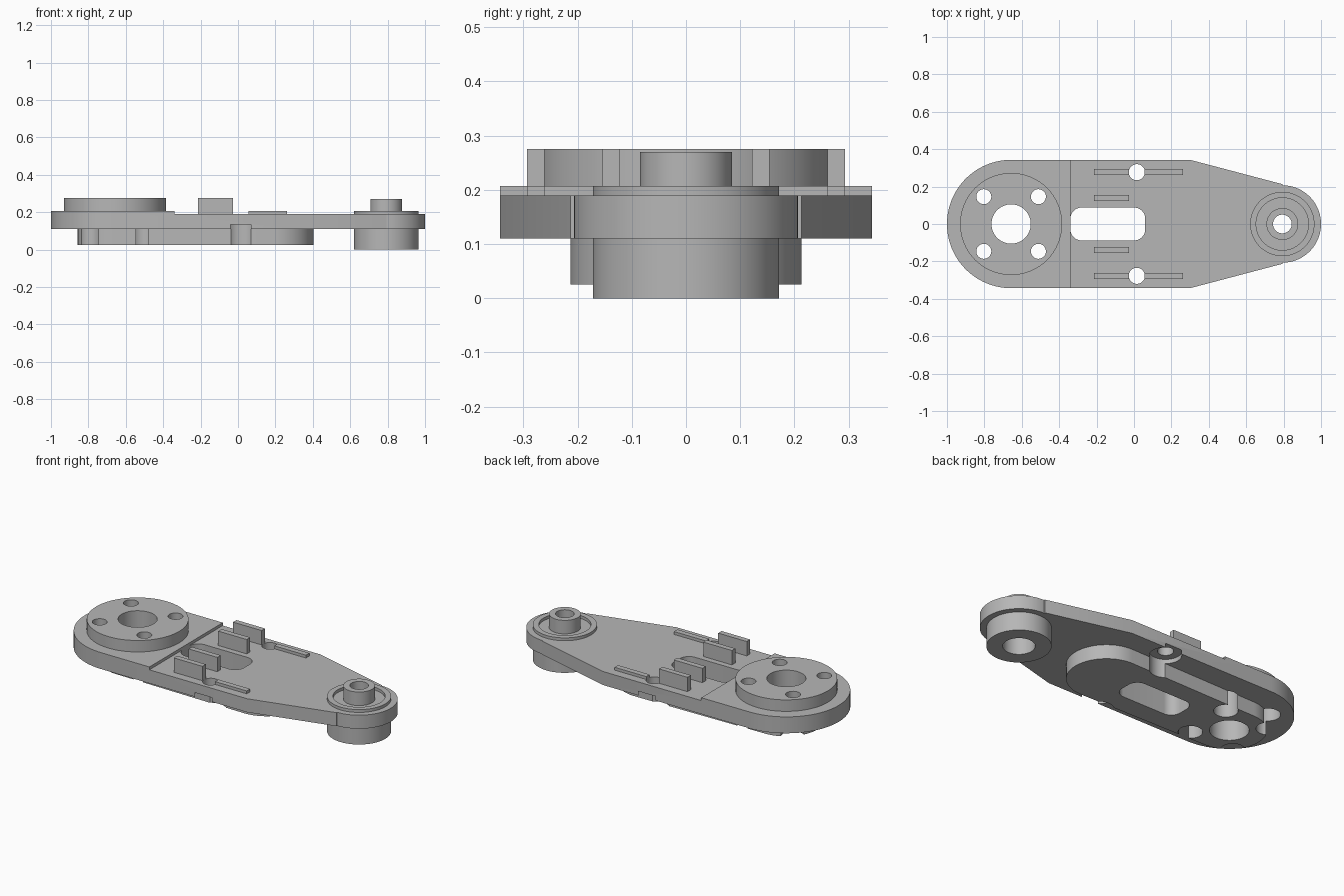
import bpy, bmesh
from math import pi, cos, sin, radians

cube = bpy.data.objects.get("Cube")
if cube:
    bpy.data.objects.remove(cube)

grey = bpy.data.materials.new("plain grey")
grey.use_nodes = True
grey.diffuse_color = (0.47, 0.47, 0.47, 1)
grey.node_tree.nodes["Principled BSDF"].inputs["Base Color"].default_value = grey.diffuse_color

BIG, SMALL = -0.657, 0.793          # x of the two hub centres
BOTTOM, DECK, TOP = 0.11, 0.19, 0.207
HIGH, LOW = 0.275, 0.025


def arc(x, y, r, start, end, steps=48):
    angles = [radians(start + (end - start) * i / steps) for i in range(steps + 1)]
    return [(x + r * cos(a), y + r * sin(a)) for a in angles]


def circle(x, y, r):
    return arc(x, y, r, 0, 360, 64)[:-1]


def rectangle(x0, x1, y0, y1):
    return [(x0, y0), (x1, y0), (x1, y1), (x0, y1)]


def prism(name, outline, z0, z1):
    """Extrude a flat outline from z0 up to z1."""
    bm = bmesh.new()
    base = bm.faces.new([bm.verts.new((x, y, z0)) for x, y in outline])
    new = bmesh.ops.extrude_face_region(bm, geom=[base])["geom"]
    bmesh.ops.translate(bm, vec=(0, 0, z1 - z0),
                        verts=[v for v in new if isinstance(v, bmesh.types.BMVert)])
    bmesh.ops.recalc_face_normals(bm, faces=bm.faces)
    mesh = bpy.data.meshes.new(name)
    bm.to_mesh(mesh)
    bm.free()
    mesh.materials.append(grey)
    obj = bpy.data.objects.new(name, mesh)
    bpy.context.collection.objects.link(obj)
    return obj


def finish(obj, cutters=()):
    """Cut the openings, then smooth the round walls."""
    bpy.ops.object.select_all(action="DESELECT")
    bpy.context.view_layer.objects.active = obj
    obj.select_set(True)
    for outline, z0, z1 in cutters:
        cutter = prism("cutter", outline, z0, z1)
        cutter.hide_render = True
        mod = obj.modifiers.new("cut", "BOOLEAN")
        mod.operation, mod.solver, mod.object = "DIFFERENCE", "EXACT", cutter
        bpy.ops.object.modifier_apply(modifier=mod.name)
        bpy.data.objects.remove(cutter)
    bpy.ops.object.shade_smooth_by_angle(angle=radians(30))


# Openings shared by the stacked parts
hub_bore = (circle(BIG, 0, 0.105), -1, 1)
bolts = [(BIG + sx * 0.146, sy * 0.146) for sx in (-1, 1) for sy in (-1, 1)]
bolt_holes = [(circle(x, y, 0.04), -1, 1) for x, y in bolts]
bolt_pockets = [(circle(x, y, 0.065), -1, 0.2) for x, y in bolts]
side_holes = [(circle(0.015, y, 0.043), -1, 1) for y in (-0.277, 0.277)]
side_pockets = [(circle(0.015, y, 0.086), -1, 0.135) for y in (-0.277, 0.277)]
pin_hole = (circle(SMALL, 0, 0.05), -1, 1)
slot_outline = []
for x, y, start in ((0, 0.028, 0), (-0.28, 0.028, 90), (-0.28, -0.028, 180), (0, -0.028, 270)):
    slot_outline += arc(x, y, 0.06, start, start + 90, 12)
slot = (slot_outline, -1, 1)

# Main plate with its lower deck
outline = arc(BIG, 0, 0.343, 90, 270)
outline += [(0.3, -0.343), (SMALL, -0.213)]
outline += arc(SMALL, 0, 0.207, -90, 90)
outline += [(SMALL, 0.213), (0.3, 0.343)]
plate = prism("main_plate", outline, BOTTOM, TOP)
step = (rectangle(-0.34, 2, -1, 1), DECK, 1)
finish(plate, [step, hub_bore, slot, pin_hole] + bolt_holes + bolt_pockets
       + side_holes + side_pockets)

# Round mounting flange
flange = prism("mounting_flange", circle(BIG, 0, 0.273), TOP, HIGH)
finish(flange, [hub_bore] + bolt_holes)

# Long rounded block under the plate
block_outline = arc(BIG, 0, 0.2, 90, 270) + arc(0.19, 0, 0.213, -90, 90)
block = prism("underside_block", block_outline, LOW, BOTTOM)
finish(block, [hub_bore, slot] + bolt_pockets + side_pockets)

# Small hub: boss below, rim and post above
boss = prism("hub_boss", circle(SMALL, 0, 0.172), 0, BOTTOM)
finish(boss, [(circle(SMALL, 0, 0.086), -1, 1)])
rim = prism("hub_rim", circle(SMALL, 0, 0.172), DECK, TOP)
finish(rim, [(circle(SMALL, 0, 0.14), -1, 1)])
post = prism("hub_post", circle(SMALL, 0, 0.085), DECK, 0.27)
finish(post, [pin_hole])

# Upright guide walls and low rails on the deck
for side, sign in (("left", 1), ("right", -1)):
    for kind, y, x0, x1, top in (("outer_wall", 0.277, -0.215, -0.028, HIGH),
                                 ("inner_wall", 0.138, -0.215, -0.028, HIGH),
                                 ("low_rail", 0.277, 0.055, 0.262, TOP)):
        y *= sign
        finish(prism(f"{side}_{kind}", rectangle(x0, x1, y - 0.016, y + 0.016), DECK, top))
